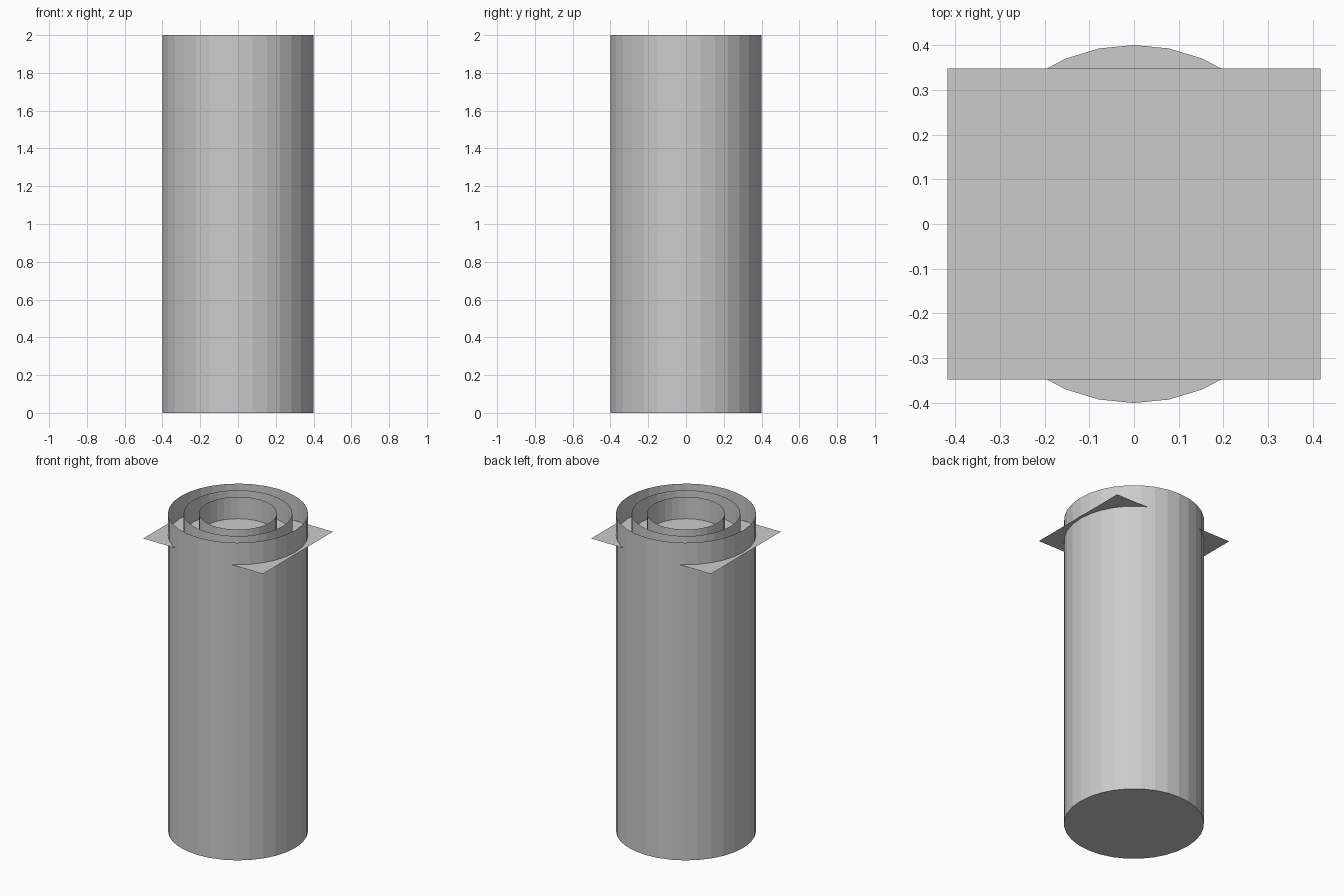
import bpy
import bmesh

cube = bpy.data.objects.get("Cube")
if cube:
    bpy.data.objects.remove(cube, do_unlink=True)

SIDES = 32
HEIGHT = 2.0

# One plain grey for every part
grey = bpy.data.materials.new("plain grey")
grey.use_nodes = True
colour = (0.6, 0.6, 0.6, 1)
grey.diffuse_color = colour
grey.node_tree.nodes["Principled BSDF"].inputs["Base Color"].default_value = colour


def add_object(name, bm):
    mesh = bpy.data.meshes.new(name)
    bm.to_mesh(mesh)
    bm.free()
    mesh.materials.append(grey)
    obj = bpy.data.objects.new(name, mesh)
    bpy.context.collection.objects.link(obj)
    return obj


def add_tube(name, radius, closed_base):
    """Thin-walled, open-topped tube standing on the ground."""
    bm = bmesh.new()
    base = bmesh.ops.create_circle(bm, segments=SIDES, radius=radius)["verts"]
    rim = bmesh.ops.extrude_edge_only(bm, edges=bm.edges[:])["geom"]
    rim_verts = [v for v in rim if isinstance(v, bmesh.types.BMVert)]
    bmesh.ops.translate(bm, verts=rim_verts, vec=(0, 0, HEIGHT))
    if closed_base:
        bm.faces.new(base)
    bmesh.ops.recalc_face_normals(bm, faces=bm.faces)
    return add_object(name, bm)


# Nested tubes, only the outer one has a floor
add_tube("outer_tube", 0.4, True)
add_tube("middle_tube", 0.31, False)
add_tube("inner_tube", 0.222, False)

# Flat sheet cutting across the tubes just below the rim
bm = bmesh.new()
bmesh.ops.create_grid(bm, x_segments=1, y_segments=1, size=1)
bmesh.ops.scale(bm, verts=bm.verts, vec=(0.417, 0.348, 1))
bmesh.ops.translate(bm, verts=bm.verts, vec=(0, 0, 1.862))
add_object("liquid_sheet", bm)
